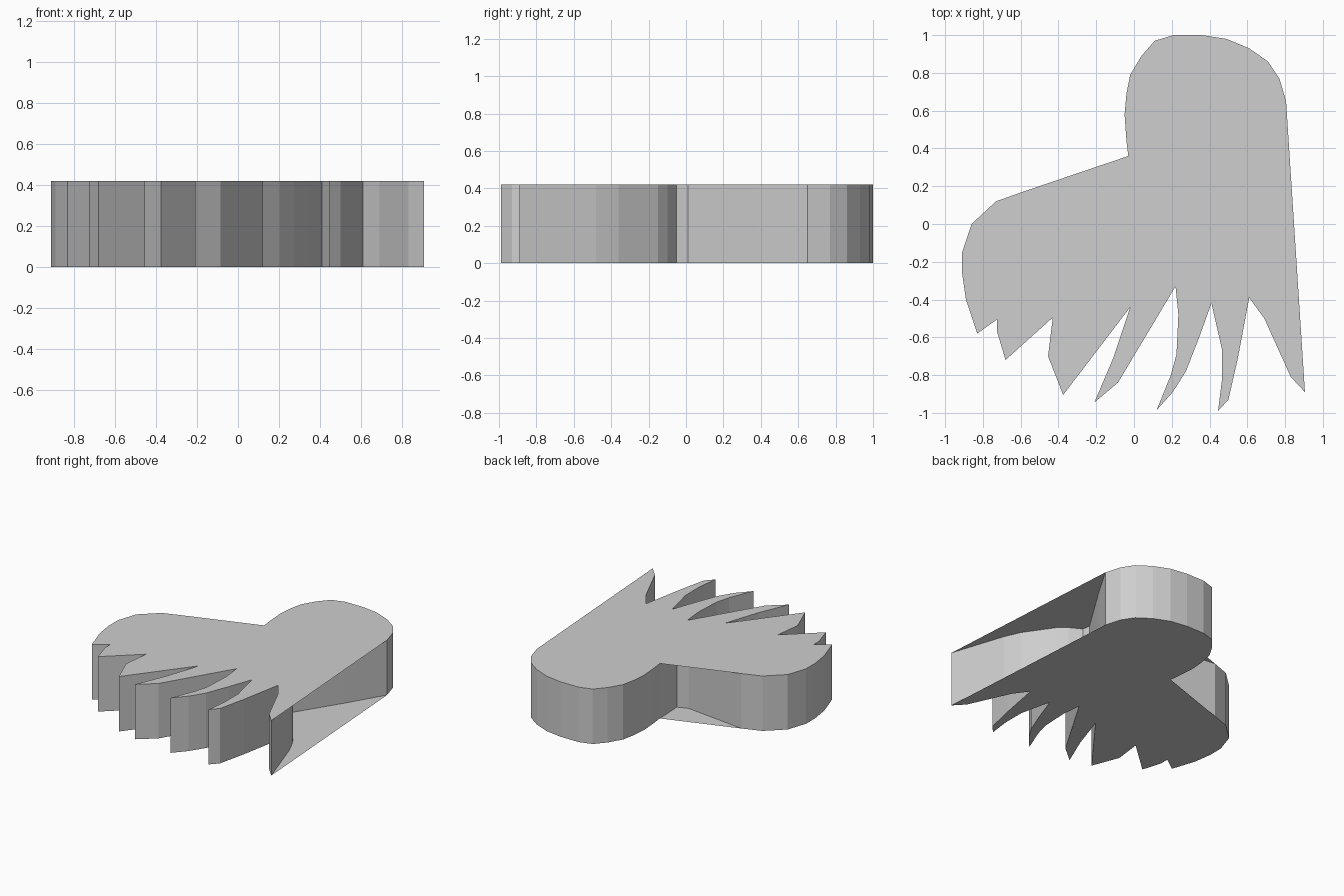
import bpy
import bmesh

HEIGHT = 0.42

default_cube = bpy.data.objects.get("Cube")
if default_cube:
    bpy.data.objects.remove(default_cube, do_unlink=True)

grey = bpy.data.materials.new("light_grey")
grey.use_nodes = True
colour = (0.62, 0.62, 0.62, 1)
grey.diffuse_color = colour
grey.node_tree.nodes["Principled BSDF"].inputs["Base Color"].default_value = colour

# Outline runs, counter-clockwise from the outer side of the rounded lobe
round_lobe = [
    (.805, .65), (.77, .77), (.71, .86), (.61, .93), (.49, .98), (.36, 1),
    (.21, 1), (.11, .97), (.04, .89), (-.02, .79), (-.04, .69), (-.05, .58),
    (-.04, .44), (-.03, .36)]
side_lobe = [
    (-.59, .17), (-.73, .12), (-.86, 0), (-.91, -.15), (-.91, -.26),
    (-.89, -.4), (-.83, -.58)]
feather_tips = [
    (-.725, -.505), (-.725, -.57), (-.68, -.72),
    (-.43, -.495), (-.455, -.7), (-.375, -.905),
    (-.02, -.44), (-.04, -.5), (-.11, -.71), (-.21, -.945), (-.085, -.84),
    (.22, -.33), (.235, -.48), (.225, -.69), (.195, -.8), (.12, -.985),
    (.205, -.89), (.275, -.78), (.345, -.6),
    (.41, -.42), (.465, -.66), (.465, -.83), (.445, -.99), (.5, -.93),
    (.55, -.71), (.61, -.39), (.69, -.5), (.83, -.81), (.905, -.89)]

# Recesses where the wall runs inside the edge of the plates
back_recess = [(-.02, .14), (-.1, .11)]
side_recess = [
    (.77, -.48), (.715, -.36), (.57, -.15), (.51, -.1), (.42, -.05),
    (.41, .01), (.65, .39)]

plate_outline = round_lobe + side_lobe + feather_tips
wall_outline = round_lobe + back_recess + side_lobe + feather_tips + side_recess


def add_object(name, bm):
    mesh = bpy.data.meshes.new(name)
    bm.to_mesh(mesh)
    bm.free()
    mesh.materials.append(grey)
    obj = bpy.data.objects.new(name, mesh)
    bpy.context.collection.objects.link(obj)
    return obj


def add_ring(bm, outline, z):
    return [bm.verts.new((x, y, z)) for x, y in outline]


def add_plate(name, z, facing_up):
    bm = bmesh.new()
    ring = add_ring(bm, plate_outline, z)
    bm.faces.new(ring if facing_up else ring[::-1])
    return add_object(name, bm)


def add_wall(name):
    bm = bmesh.new()
    low = add_ring(bm, wall_outline, 0)
    high = add_ring(bm, wall_outline, HEIGHT)
    for i in range(len(low)):
        bm.faces.new((low[i - 1], low[i], high[i], high[i - 1]))
    return add_object(name, bm)


# Flat plates and the faceted wall between them
add_plate("bottom_plate", 0, False)
add_plate("top_plate", HEIGHT, True)
add_wall("side_wall")
